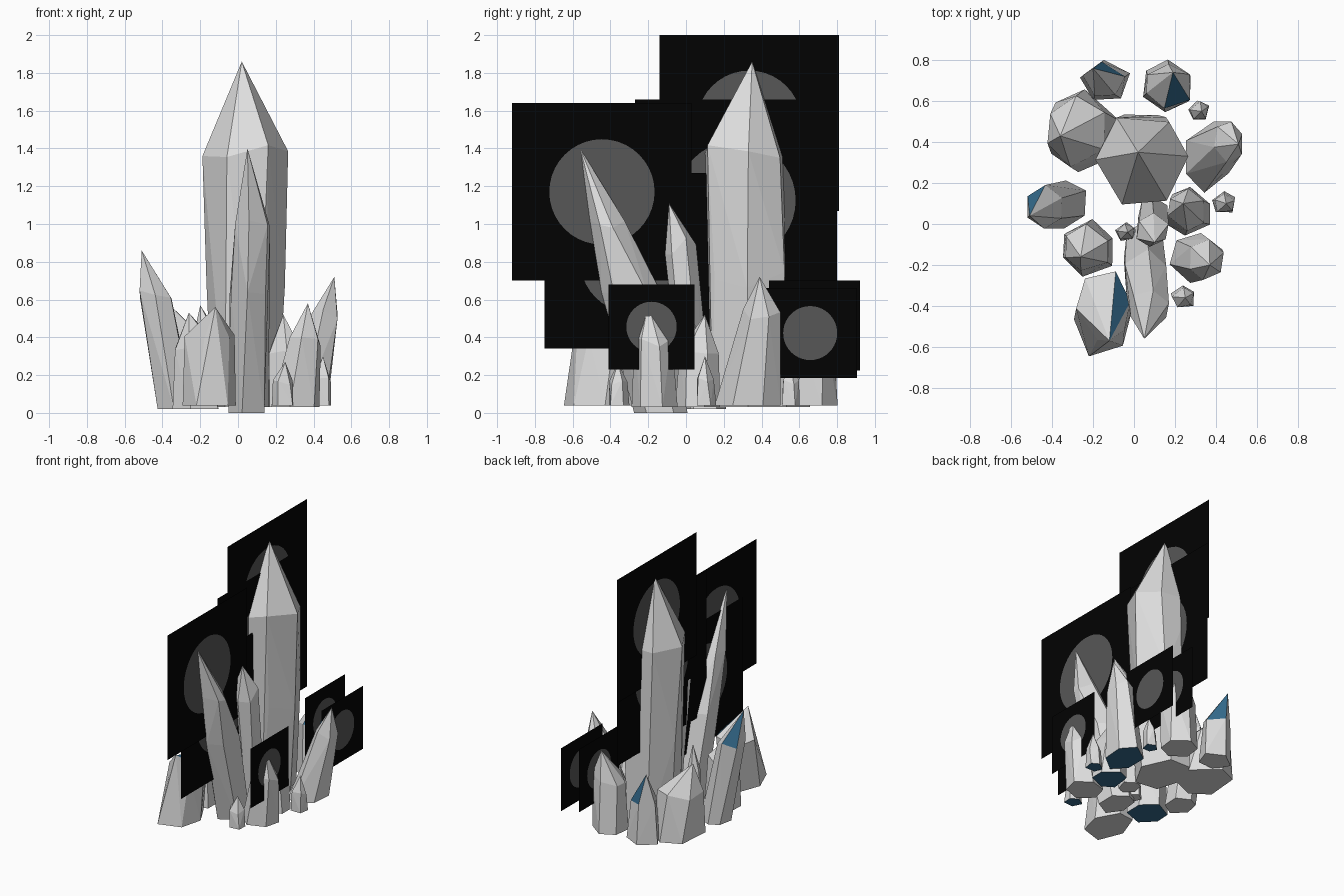
import bpy, bmesh, math, random
from mathutils import Vector

random.seed(7)

cube = bpy.data.objects.get("Cube")
if cube:
    bpy.data.objects.remove(cube, do_unlink=True)


def material(name, rgb):
    m = bpy.data.materials.new(name)
    m.use_nodes = True
    m.diffuse_color = (*rgb, 1)
    m.node_tree.nodes["Principled BSDF"].inputs["Base Color"].default_value = (*rgb, 1)
    return m


STONE = material("pale grey crystal", (0.73, 0.73, 0.73))
BLUE = material("deep blue facet", (0.035, 0.15, 0.27))
BLACK = material("black card", (0.0008, 0.0008, 0.0008))
GLOW = material("dim grey disc", (0.095, 0.095, 0.095))
DOWN = (0, 0, -1)


def finish(name, bm, mats):
    mesh = bpy.data.meshes.new(name)
    bm.to_mesh(mesh)
    bm.free()
    for m in mats:
        mesh.materials.append(m)
    obj = bpy.data.objects.new(name, mesh)
    bpy.context.collection.objects.link(obj)


def crystal(name, rings, tip, sides=6, blue=(), wobble=0.03, turn=0.4):
    """Convex faceted shard: rings are (x, y, z, radius x, radius y)."""
    bm = bmesh.new()
    for level, (x, y, z, rx, ry) in enumerate(rings):
        for i in range(sides):
            a = turn + 2 * math.pi * (i + random.uniform(-0.15, 0.15)) / sides
            k = random.uniform(0.97, 1.12)
            dz = random.uniform(-wobble, wobble) if level else 0
            bm.verts.new((x + k * rx * math.cos(a), y + k * ry * math.sin(a), z + dz))
    bm.verts.new(tip)
    bmesh.ops.convex_hull(bm, input=bm.verts)
    loose = [v for v in bm.verts if not v.link_faces]
    bmesh.ops.delete(bm, geom=loose, context="VERTS")
    bmesh.ops.recalc_face_normals(bm, faces=bm.faces)
    # Blue facets: the underside, or the point facet that looks along a direction
    for direction in blue:
        d = Vector(direction).normalized()
        if direction == DOWN:
            facets = [f for f in bm.faces if f.normal.z < -0.99]
        else:
            points = [f for f in bm.faces if f.calc_center_median().z > 0.6 * tip[2]]
            facets = [max(points, key=lambda f: f.normal.dot(d))]
        for f in facets:
            f.material_index = 1
    finish(name, bm, [STONE, BLUE])


def glow_card(name, x, y0, z0, size_y, size_z):
    """Upright black card across x with a round grey disc in its middle."""
    bm = bmesh.new()
    n = 40
    cy, cz = y0 + size_y / 2, z0 + size_z / 2
    r = 0.295 * (size_y + size_z) / 2
    inner, outer = [], []
    for i in range(n):
        a = 2 * math.pi * i / n
        c, s = math.cos(a), math.sin(a)
        k = 0.5 / max(abs(c), abs(s))
        inner.append(bm.verts.new((x, cy + r * c, cz + r * s)))
        outer.append(bm.verts.new((x, cy + k * size_y * c, cz + k * size_z * s)))
    bm.faces.new(inner).material_index = 1
    for i in range(n):
        j = (i + 1) % n
        bm.faces.new((inner[i], outer[i], outer[j], inner[j]))
    finish(name, bm, [BLACK, GLOW])


# Tall crystals
crystal("main_crystal",
        [(0.04, 0.34, 0.03, 0.17, 0.22), (0.04, 0.33, 0.7, 0.19, 0.22),
         (0.04, 0.32, 1.38, 0.22, 0.23)], (0.02, 0.35, 1.86), 6, wobble=0.05, turn=0)
crystal("front_tall_crystal",
        [(0.05, -0.13, 0.0, 0.10, 0.14), (0.06, -0.28, 0.62, 0.11, 0.15),
         (0.07, -0.41, 1.0, 0.10, 0.09)], (0.05, -0.56, 1.4))
crystal("middle_crystal",
        [(0.09, 0.06, 0.03, 0.07, 0.08), (0.09, -0.03, 0.88, 0.08, 0.08)],
        (0.10, -0.09, 1.11), wobble=0.05)

# Surrounding crystals
crystal("front_right_crystal",
        [(-0.15, -0.45, 0.04, 0.14, 0.20), (-0.15, -0.40, 0.42, 0.13, 0.17)],
        (-0.12, -0.57, 0.56), blue=[(0.7, -0.2, 0.7)], turn=0.2)
crystal("inner_right_crystal",
        [(-0.22, -0.12, 0.02, 0.13, 0.13), (-0.23, -0.12, 0.36, 0.11, 0.11)],
        (-0.26, -0.16, 0.53), blue=[DOWN])
crystal("outer_right_crystal",
        [(-0.33, 0.10, 0.02, 0.10, 0.11), (-0.44, 0.08, 0.63, 0.09, 0.10)],
        (-0.51, 0.04, 0.86), blue=[(0, 1, 0)])
crystal("back_right_crystal",
        [(-0.24, 0.45, 0.03, 0.18, 0.19), (-0.28, 0.45, 0.36, 0.15, 0.17)],
        (-0.36, 0.43, 0.57), 6)
crystal("rear_right_crystal",
        [(-0.14, 0.69, 0.04, 0.12, 0.10), (-0.15, 0.70, 0.34, 0.10, 0.085)],
        (-0.20, 0.76, 0.57), 5, blue=[(0.6, 0.7, 0.4)])
crystal("rear_left_crystal",
        [(0.16, 0.67, 0.04, 0.12, 0.12), (0.17, 0.67, 0.42, 0.11, 0.11)],
        (0.19, 0.74, 0.64), 6, blue=[(0.4, -0.9, 0.3)])
crystal("outer_left_crystal",
        [(0.36, 0.33, 0.04, 0.12, 0.16), (0.46, 0.40, 0.52, 0.07, 0.10)],
        (0.51, 0.39, 0.72), blue=[DOWN])
crystal("inner_left_crystal",
        [(0.27, 0.06, 0.03, 0.11, 0.12), (0.26, 0.07, 0.34, 0.09, 0.10)],
        (0.24, 0.10, 0.52), 6, blue=[DOWN])
crystal("front_left_crystal",
        [(0.30, -0.16, 0.03, 0.13, 0.12), (0.35, -0.17, 0.38, 0.09, 0.10)],
        (0.37, -0.20, 0.58))

# Small shards
for name, x, y, r, h, blue in [("rear_shard", 0.32, 0.55, 0.055, 0.27, [DOWN]),
                               ("side_shard", 0.44, 0.10, 0.06, 0.30, [DOWN]),
                               ("front_shard", 0.24, -0.36, 0.06, 0.27, [DOWN]),
                               ("centre_shard", -0.04, -0.04, 0.05, 0.45, [])]:
    crystal(name, [(x, y, 0.04, r, r * 0.9), (x, y, h * 0.6, r * 0.85, r * 0.8)],
            (x + 0.01, y, h), 5, blue, wobble=0.015)

# Flat glow cards standing through the crystals
glow_card("main_upper_card", 0.010, -0.14, 1.07, 0.95, 0.93)
glow_card("main_lower_card", 0.016, -0.27, 0.59, 1.07, 1.07)
glow_card("front_lower_card", 0.048, -0.75, 0.34, 0.93, 0.93)
glow_card("front_upper_card", 0.054, -0.92, 0.70, 0.95, 0.94)
glow_card("front_left_card", 0.39, -0.41, 0.23, 0.455, 0.45)
glow_card("rear_left_card", 0.25, 0.44, 0.225, 0.48, 0.475)
glow_card("outer_left_card", 0.41, 0.41, 0.185, 0.495, 0.475)
